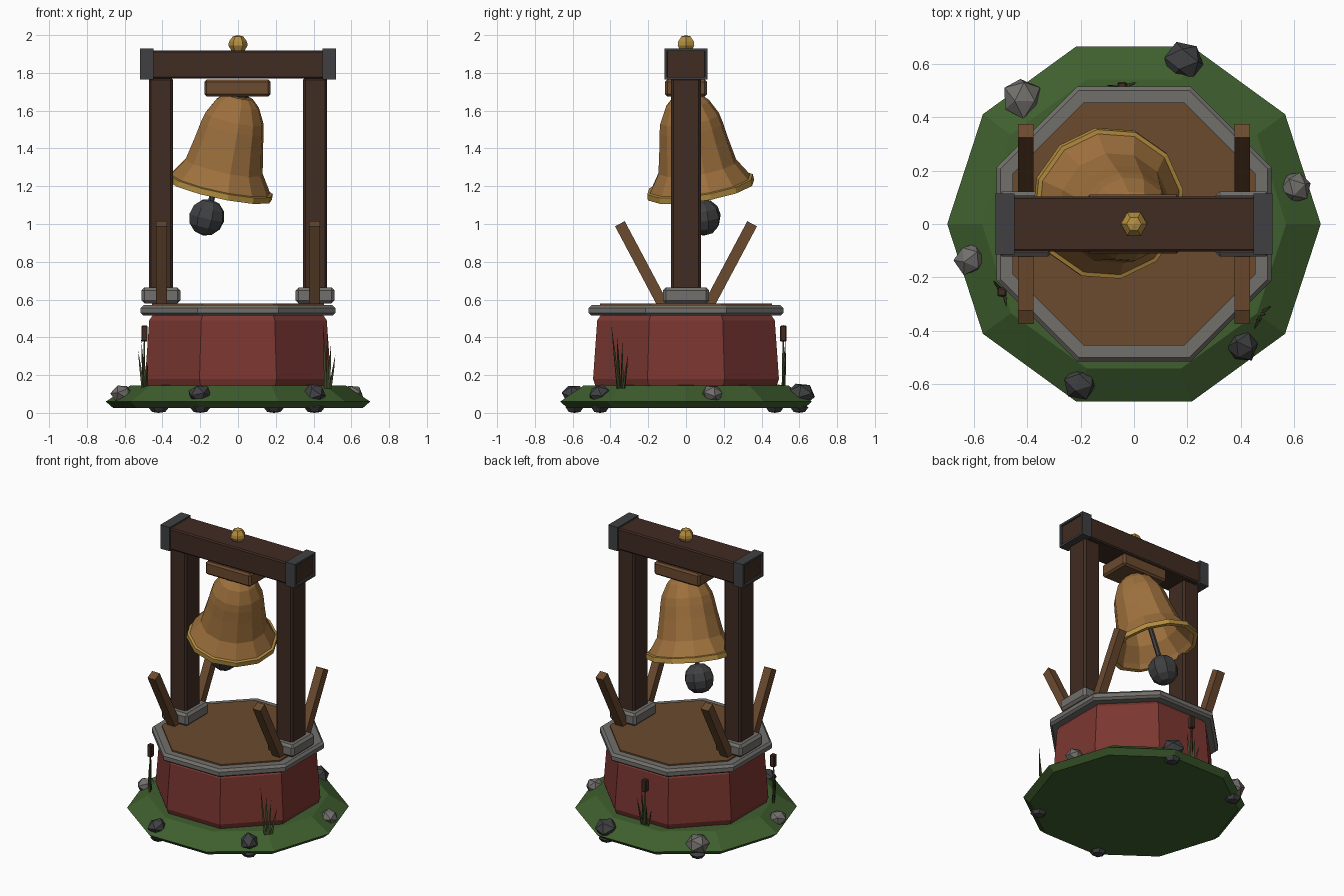
import bpy, bmesh, math, random
from mathutils import Vector, Matrix, Euler

if "Cube" in bpy.data.objects:
    bpy.data.objects.remove(bpy.data.objects["Cube"])

random.seed(4)


def mat(name, r, g, b):
    m = bpy.data.materials.new(name)
    m.diffuse_color = (r, g, b, 1)
    m.use_nodes = True
    m.node_tree.nodes["Principled BSDF"].inputs["Base Color"].default_value = m.diffuse_color
    return m


DARK_WOOD = mat("dark wood", 0.052, 0.025, 0.016)
WOOD = mat("light wood", 0.145, 0.068, 0.028)
RED = mat("red paint", 0.200, 0.038, 0.031)
STONE = mat("stone grey", 0.165, 0.160, 0.148)
IRON = mat("dark iron", 0.050, 0.051, 0.054)
BRONZE = mat("bronze", 0.345, 0.165, 0.047)
GOLD = mat("gold", 0.460, 0.270, 0.050)
GRASS = mat("grass green", 0.050, 0.115, 0.028)
REED = mat("reed green", 0.055, 0.072, 0.025)


def make(name, bm, *mats):
    """Turn a bmesh into a named object."""
    bmesh.ops.recalc_face_normals(bm, faces=bm.faces)
    me = bpy.data.meshes.new(name)
    bm.to_mesh(me)
    bm.free()
    for m in mats:
        me.materials.append(m)
    ob = bpy.data.objects.new(name, me)
    bpy.context.collection.objects.link(ob)
    return ob


def box(name, centre, size, material, bevel=0.0, rot=(0, 0, 0)):
    bm = bmesh.new()
    bmesh.ops.create_cube(bm, size=1)
    bmesh.ops.scale(bm, vec=size, verts=bm.verts)
    if bevel:
        bmesh.ops.bevel(bm, geom=bm.edges[:], offset=bevel, segments=1, affect='EDGES')
    ob = make(name, bm, material)
    ob.location, ob.rotation_euler = centre, rot
    return ob


def lathe(name, profile, sides, mats, turn=0.0, rule=None):
    """Spin (radius, z) points round z; zero radii become single points."""
    bm = bmesh.new()
    rings = []
    for r, z in profile:
        n = sides if r > 0 else 1
        rings.append([bm.verts.new((r * math.cos(turn + math.tau * i / sides),
                                    r * math.sin(turn + math.tau * i / sides), z))
                      for i in range(n)])
    for k, (a, b) in enumerate(zip(rings, rings[1:])):
        for i in range(sides):
            j = (i + 1) % sides
            ids = [a[i % len(a)], a[j % len(a)], b[j % len(b)], b[i % len(b)]]
            f = bm.faces.new(list(dict.fromkeys(ids)))
            f.material_index = rule(k) if rule else 0
    return make(name, bm, *mats)


def octagon(name, profile, material):
    """Lathe with eight sides, radii given to the middle of each side."""
    c = math.cos(math.pi / 8)
    return lathe(name, [(r / c, z) for r, z in profile], 8, [material], math.pi / 8)


# Ground and round platform
lathe("grass_mound", [(0, 0.025), (0.66, 0.025), (0.70, 0.06), (0.57, 0.145), (0, 0.155)],
      10, [GRASS])
octagon("drum", [(0, 0.13), (0.475, 0.13), (0.492, 0.18), (0.47, 0.49), (0.45, 0.52), (0, 0.52)], RED)
octagon("stone_rim", [(0.44, 0.515), (0.50, 0.515), (0.515, 0.528), (0.515, 0.555),
                      (0.50, 0.571), (0.44, 0.571), (0.44, 0.515)], STONE)
octagon("deck", [(0, 0.53), (0.455, 0.53), (0.455, 0.58), (0, 0.58)], WOOD)

# Posts with stone feet and slanted braces
for s in (-1, 1):
    side = "left" if s < 0 else "right"
    box("foot_" + side, (s * 0.408, 0, 0.622), (0.205, 0.245, 0.085), STONE, 0.016)
    box("post_" + side, (s * 0.408, 0, 1.19), (0.127, 0.158, 1.17), DARK_WOOD, 0.012)
    for t in (-1, 1):
        box("brace_%s_%s" % (side, "front" if t < 0 else "back"),
            (s * 0.405, t * 0.235, 0.785), (0.058, 0.058, 0.49), WOOD,
            rot=(-t * math.radians(28), 0, 0))

# Crossbeam with iron caps that show the recessed wood end
box("crossbeam", (0, 0, 1.845), (0.98, 0.208, 0.148), DARK_WOOD, 0.008)
for s in (-1, 1):
    bm = bmesh.new()
    bmesh.ops.create_cube(bm, size=1)
    bmesh.ops.scale(bm, vec=(0.072, 0.228, 0.165), verts=bm.verts)
    end = [f for f in bm.faces if f.normal.x * s > 0.9]
    bmesh.ops.inset_region(bm, faces=end, thickness=0.02)
    bmesh.ops.inset_region(bm, faces=end, thickness=0.001, depth=-0.012)
    end[0].material_index = 1
    make("beam_cap", bm, IRON, DARK_WOOD).location = (s * 0.483, 0, 1.847)

# Finial and yoke
lathe("finial", [(0, 1.905), (0.033, 1.915), (0.051, 1.945), (0.048, 1.965), (0.028, 1.993), (0, 2.0)],
      6, [GOLD])
box("yoke", (-0.003, 0, 1.72), (0.35, 0.222, 0.09), WOOD, 0.012)

# Bell swinging to one side, open underneath, with a gold lip
axis = Vector((-0.213, 0.16, -1)).normalized()
swing = Vector((0, 0, -1)).rotation_difference(axis).to_matrix().to_4x4()
pivot = Matrix.Translation((0.005, 0, 1.675))
outer = [(0, 0.01), (0.075, 0.0), (0.118, -0.04), (0.16, -0.12), (0.172, -0.17), (0.185, -0.25),
         (0.212, -0.385), (0.272, -0.478), (0.288, -0.481), (0.29, -0.513), (0.262, -0.513)]
inner = [(0.25, -0.48), (0.19, -0.385), (0.16, -0.2), (0.10, -0.07), (0, -0.05)]
bell = lathe("bell", outer + inner, 12, [BRONZE, GOLD], math.radians(10),
             lambda k: 1 if 7 <= k <= 9 else 0)
bell.matrix_world = pivot @ swing
neck = lathe("bell_neck", [(0, 0.04), (0.05, 0.04), (0.05, -0.01), (0, -0.01)], 8, [IRON])
neck.matrix_world = pivot @ swing

# Clapper ball on a rod
ball = Vector((-0.165, 0.09, 1.035))
bm = bmesh.new()
bmesh.ops.create_uvsphere(bm, u_segments=8, v_segments=6, radius=0.098)
clapper = make("clapper", bm, IRON)
clapper.location = ball
clapper.rotation_euler = (0.15, 0.2, 0.3)
top = Vector((-0.02, 0.02, 1.6))
rod = lathe("clapper_rod", [(0, 0), (0.016, 0), (0.016, (top - ball).length), (0, (top - ball).length)],
            6, [IRON])
rod.location = ball
rod.rotation_euler = (top - ball).to_track_quat('Z', 'Y').to_euler()

# Rocks around the mound: x, y, size, material
for x, y, r, m in [(0.19, 0.61, 0.08, IRON), (-0.42, 0.47, 0.08, STONE), (0.605, 0.14, 0.062, STONE),
                   (-0.615, -0.13, 0.063, STONE), (-0.2, -0.595, 0.068, IRON), (0.405, -0.455, 0.065, IRON)]:
    bm = bmesh.new()
    bmesh.ops.create_icosphere(bm, subdivisions=1, radius=r)
    spin = Euler([random.uniform(0, 3) for _ in range(3)]).to_matrix()
    for v in bm.verts:
        v.co = spin @ (v.co * random.uniform(0.88, 1.05))
        v.co.z *= 0.85
    make("rock", bm, m).location = (x, y, 0.1)
# Small buried stones peeping out below the mound
for x, y in [(-0.42, 0.47), (0.19, 0.6), (-0.2, -0.59), (0.405, -0.455)]:
    lathe("buried_stone", [(0, 0), (0.035, 0.005), (0.055, 0.03), (0, 0.06)], 6, [IRON]).location = (x, y, 0)


def blade(base, tip, width):
    """Thin three-sided tapering leaf."""
    length = (tip - base).length
    ob = lathe("grass_blade", [(0, 0), (width, 0), (width * 0.7, length * 0.55), (0, length)], 3, [REED])
    ob.location = base
    ob.rotation_euler = (tip - base).to_track_quat('Z', 'Y').to_euler()


# Reed clumps beside the drum, two of them with a seed head
for x, y, head in [(-0.495, -0.255, True), (-0.045, 0.515, True), (0.475, -0.345, False)]:
    out = Vector((x, y, 0)).normalized()
    along = Vector((-out.y, out.x, 0))
    base = Vector((x, y, 0.13))
    for k, h in zip((-1, -0.35, 0.3, 1), (0.2, 0.26, 0.17, 0.14) if head else (0.34, 0.29, 0.24, 0.18)):
        blade(base + along * k * 0.02, base + along * k * 0.055 + out * 0.01 + Vector((0, 0, h)), 0.009)
    if head:
        blade(base, base + Vector((0, 0, 0.34)), 0.009)
        box("seed_head", (x, y, 0.42), (0.034, 0.034, 0.085), DARK_WOOD, 0.005)
